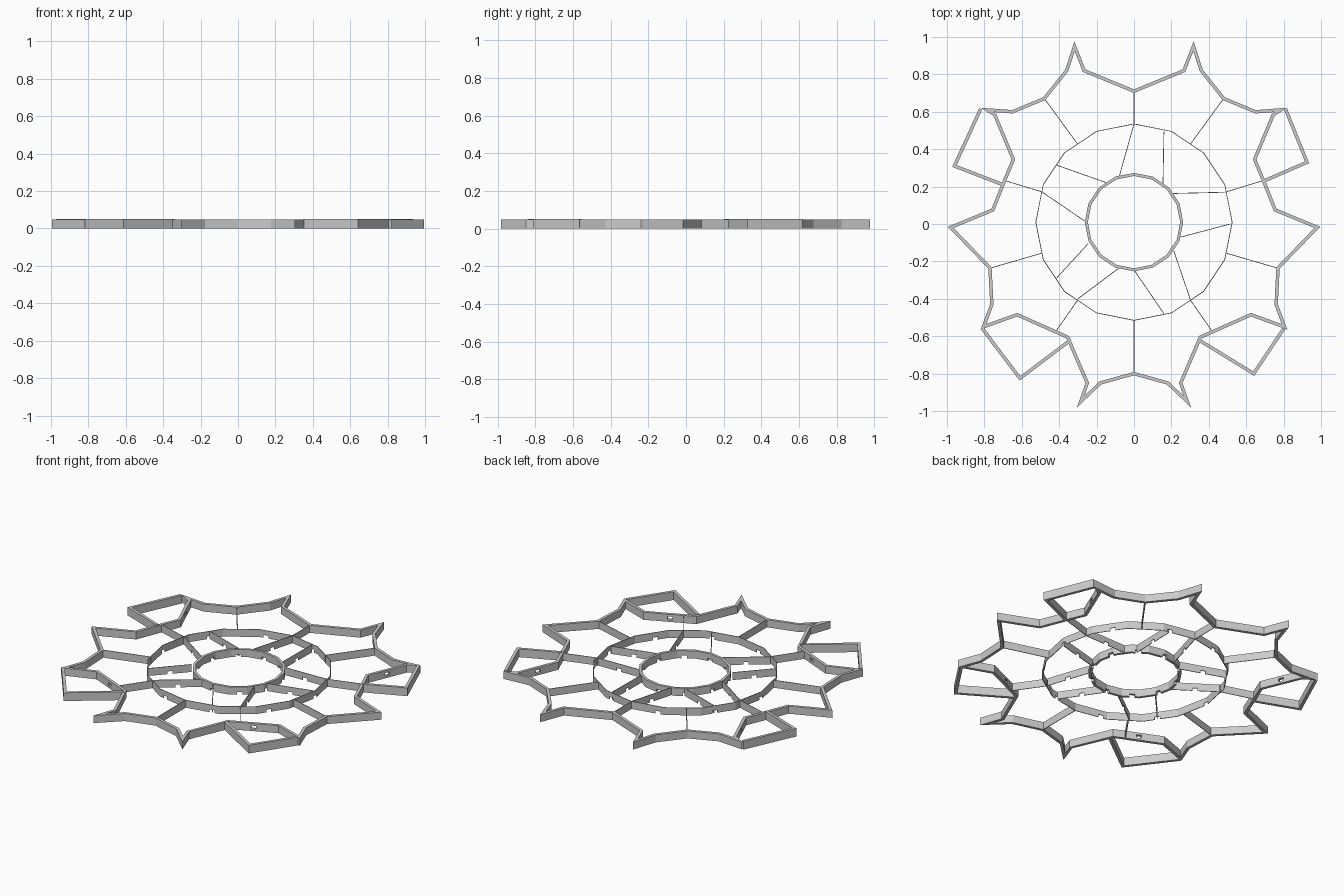
import bpy, bmesh, math
from mathutils import Vector, Matrix

if "Cube" in bpy.data.objects:
    bpy.data.objects.remove(bpy.data.objects["Cube"])

H = 0.047


def add_object(name, bm):
    bmesh.ops.recalc_face_normals(bm, faces=bm.faces[:])
    me = bpy.data.meshes.new(name)
    bm.to_mesh(me)
    bm.free()
    ob = bpy.data.objects.new(name, me)
    bpy.context.collection.objects.link(ob)
    return ob


def ribbon(bm, pts, t, h=H, closed=False):
    """Upright wall of thickness t following a path, with mitred corners."""
    P = [Vector(p) for p in pts]
    n = len(P)
    rows = []
    for i, p in enumerate(P):
        dirs = []
        if closed or i > 0:
            dirs.append((p - P[i - 1]).normalized())
        if closed or i < n - 1:
            dirs.append((P[(i + 1) % n] - p).normalized())
        norms = [Vector((-d.y, d.x)) for d in dirs]
        m = sum(norms, Vector((0, 0))).normalized()
        m *= t / 2 / max(m.dot(norms[0]), 0.2)
        rows.append([bm.verts.new((q.x, q.y, z))
                     for q, z in ((p + m, 0), (p - m, 0), (p - m, h), (p + m, h))])
    for i in range(n if closed else n - 1):
        a, b = rows[i], rows[(i + 1) % n]
        for k in range(4):
            j = (k + 1) % 4
            bm.faces.new((a[k], a[j], b[j], b[k]))
    if not closed:
        bm.faces.new(rows[0])
        bm.faces.new(rows[-1])


def mirror(pts):
    return [(-x, y) for x, y in pts]


def ring(r, n=16):
    return [(r * math.cos(i * math.tau / n), 0.01 + r * math.sin(i * math.tau / n))
            for i in range(n)]


# star-shaped outer rim: right half from top to bottom, then mirrored
right = [(0, 0.71), (0.267, 0.82), (0.318, 0.95), (0.36, 0.82), (0.48, 0.67),
         (0.65, 0.60), (0.785, 0.61), (0.745, 0.585), (0.645, 0.345),
         (0.695, 0.225), (0.755, 0.075), (0.98, -0.018), (0.77, -0.235),
         (0.76, -0.43), (0.805, -0.55), (0.625, -0.485), (0.355, -0.605),
         (0.25, -0.85), (0.285, -0.95), (0.18, -0.85), (0, -0.80)]
bm = bmesh.new()
ribbon(bm, right + mirror(right[1:-1])[::-1], 0.018, closed=True)
rim = add_object("star_rim", bm)

# outer walls of the four corner boxes
corners = {
    "upper_right_box": [(0.81, 0.615), (0.925, 0.33), (0.695, 0.23)],
    "upper_left_box": [(-0.82, 0.615), (-0.96, 0.31), (-0.70, 0.21)],
    "lower_right_box": [(0.80, -0.56), (0.64, -0.80), (0.355, -0.625)],
    "lower_left_box": [(-0.81, -0.56), (-0.61, -0.825), (-0.345, -0.625)],
}
for name, pts in corners.items():
    bm = bmesh.new()
    ribbon(bm, pts, 0.018, h=0.051)
    add_object(name, bm)

# hub ring and thin middle ring
bm = bmesh.new()
ribbon(bm, ring(0.255), 0.016, closed=True)
hub = add_object("hub_ring", bm)
bm = bmesh.new()
ribbon(bm, ring(0.525), 0.004, closed=True)
middle = add_object("middle_ring", bm)

# outer dividers from middle ring to rim
half = [((0.30, 0.425), (0.475, 0.665)), ((0.487, 0.17), (0.69, 0.232)),
        ((0.49, -0.155), (0.765, -0.235)), ((0.30, -0.405), (0.415, -0.57))]
outer = [((0, 0.535), (0, 0.705)), ((0, -0.515), (0, -0.80))]
outer += half + [mirror(s) for s in half]
bm = bmesh.new()
for s in outer:
    ribbon(bm, s, 0.004)
add_object("outer_dividers", bm)

# slanted inner dividers from hub to middle ring
inner = [((0, 0.535), (-0.08, 0.25)), ((0.16, 0.495), (0.155, 0.21)),
         ((0.485, 0.17), (0.205, 0.163)), ((0.515, 0.0), (0.25, -0.07)),
         ((0.30, -0.40), (0.213, -0.145)), ((0.16, -0.48), (0, -0.245)),
         ((-0.30, -0.40), (-0.08, -0.235)), ((-0.415, -0.29), (-0.245, -0.105)),
         ((-0.49, 0.17), (-0.255, 0.01)), ((-0.415, 0.315), (-0.145, 0.22))]
bm = bmesh.new()
for s in inner:
    ribbon(bm, s, 0.004)
dividers = add_object("inner_dividers", bm)


def cutters(name, places):
    """Small boxes at (x, y, z, angle)."""
    bm = bmesh.new()
    for x, y, z, a in places:
        m = (Matrix.Translation((x, y, z)) @ Matrix.Rotation(a, 4, 'Z')
             @ Matrix.Diagonal((0.06, 0.03, 0.02, 1)))
        bmesh.ops.create_cube(bm, size=1, matrix=m)
    ob = add_object(name, bm)
    ob.hide_render = True
    ob.hide_set(True)
    return ob


def cut(ob, places):
    mod = ob.modifiers.new("notches", 'BOOLEAN')
    mod.operation = 'DIFFERENCE'
    mod.solver = 'EXACT'
    mod.object = cutters(ob.name + "_cutter", places)


def around(r, start):
    angles = [math.radians(start + 36 * i) for i in range(10)]
    return [(r * math.cos(a), 0.01 + r * math.sin(a), 0.007, a) for a in angles]


# cable notches in rings and dividers, windows into the corner boxes
cut(middle, around(0.52, 0))
cut(hub, around(0.253, 18))
cut(dividers, [((p[0] + q[0]) / 2, (p[1] + q[1]) / 2, 0.007,
                math.atan2(q[1] - p[1], q[0] - p[0]) + math.pi / 2) for p, q in inner])
windows = []
for p, q in ((right[7], right[8]), (right[15], right[16])):
    for sx in (1, -1):
        windows.append((sx * (p[0] + q[0]) / 2, (p[1] + q[1]) / 2, 0.023,
                        math.atan2(q[1] - p[1], sx * (q[0] - p[0])) + math.pi / 2))
cut(rim, windows)
